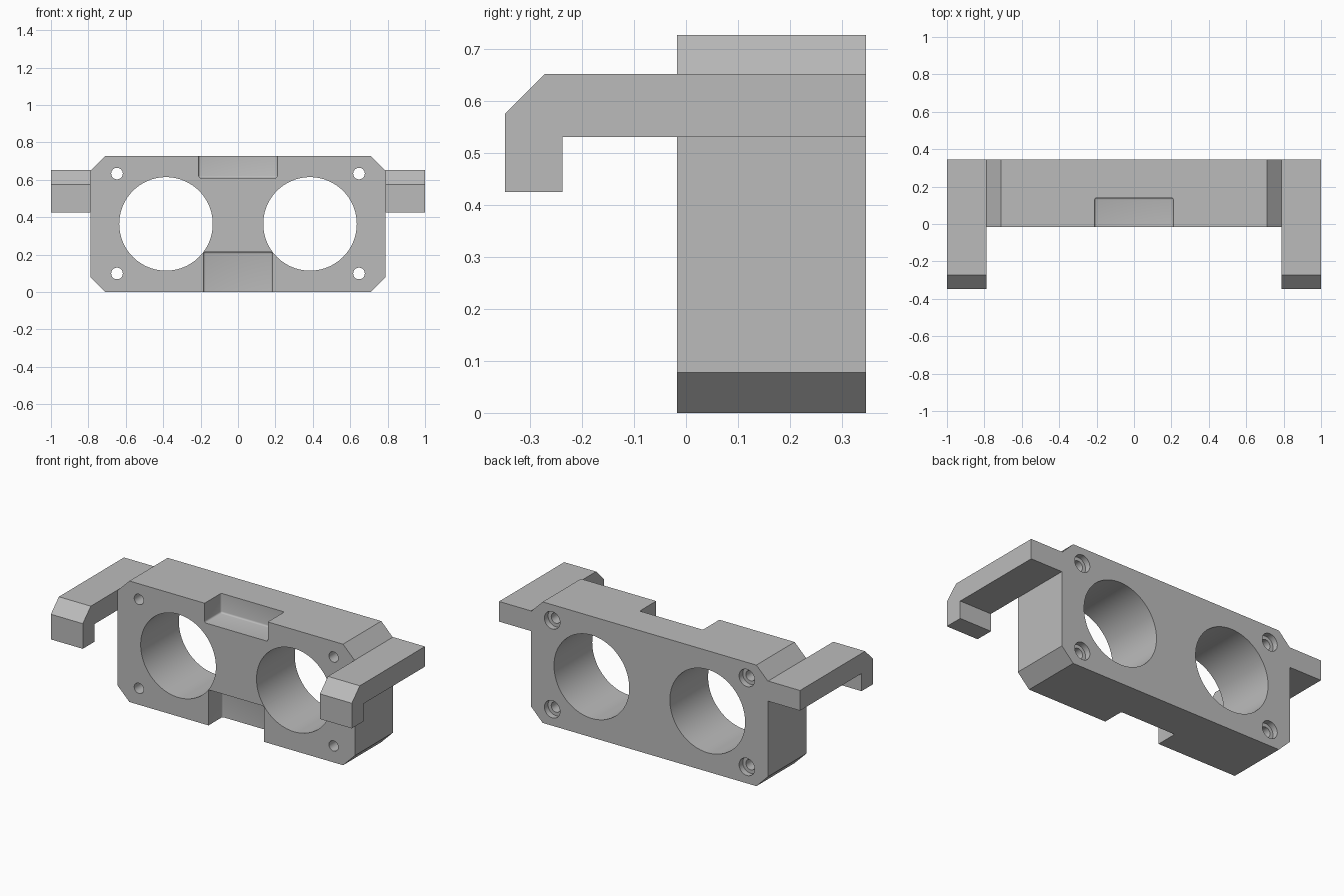
import bpy, bmesh, math
from mathutils import Vector

default = bpy.data.objects.get("Cube")
if default:
    bpy.data.objects.remove(default, do_unlink=True)

GREY = (0.5, 0.5, 0.5, 1)
grey = bpy.data.materials.new("plain grey")
grey.use_nodes = True
grey.diffuse_color = GREY
grey.node_tree.nodes["Principled BSDF"].inputs["Base Color"].default_value = GREY

FRONT, BACK, HEIGHT, HALF = -0.017, 0.346, 0.727, 0.788


def prism(name, points, offset):
    """Extrude a closed outline along an offset vector."""
    bm = bmesh.new()
    face = bm.faces.new([bm.verts.new(p) for p in points])
    side = bmesh.ops.extrude_face_region(bm, geom=[face])
    moved = [v for v in side["geom"] if isinstance(v, bmesh.types.BMVert)]
    bmesh.ops.translate(bm, verts=moved, vec=Vector(offset))
    bmesh.ops.recalc_face_normals(bm, faces=bm.faces)
    mesh = bpy.data.meshes.new(name)
    bm.to_mesh(mesh)
    bm.free()
    mesh.materials.append(grey)
    obj = bpy.data.objects.new(name, mesh)
    bpy.context.collection.objects.link(obj)
    return obj


def activate(obj):
    bpy.ops.object.select_all(action="DESELECT")
    obj.select_set(True)
    bpy.context.view_layer.objects.active = obj


def apply_modifier(obj, mod):
    activate(obj)
    bpy.ops.object.modifier_apply(modifier=mod.name)


def cut(target, cutter):
    cutter.hide_render = True
    mod = target.modifiers.new("cut", "BOOLEAN")
    mod.operation, mod.solver, mod.object = "DIFFERENCE", "EXACT", cutter
    apply_modifier(target, mod)
    bpy.data.objects.remove(cutter, do_unlink=True)


def drill(target, x, z, radius, y0, y1, sides):
    ring = [(x + radius * math.cos(a), y0, z + radius * math.sin(a))
            for a in (2 * math.pi * i / sides for i in range(sides))]
    cut(target, prism("drill", ring, (0, y1 - y0, 0)))


def notch(target, half, z0, z1, depth_y):
    """Rectangular recess in the front with small rounded inner corners."""
    outline = [(-half, -0.2, z0), (half, -0.2, z0), (half, -0.2, z1), (-half, -0.2, z1)]
    cutter = prism("notch_cutter", outline, (0, depth_y + 0.2, 0))
    bevel = cutter.modifiers.new("round", "BEVEL")
    bevel.width, bevel.segments = 0.01, 3
    apply_modifier(cutter, bevel)
    cut(target, cutter)


# Main block with chamfered corners
c = 0.078
half_outline = [(HALF - c, 0), (HALF, c), (HALF, HEIGHT - c), (HALF - c, HEIGHT)]
outline = half_outline + [(-x, z) for x, z in reversed(half_outline)]
body = prism("main_block", [(x, FRONT, z) for x, z in outline], (0, BACK - FRONT, 0))

# Recesses at top and bottom of the front
notch(body, 0.21, 0.61, 1.0, 0.14)
notch(body, 0.184, -0.3, 0.214, 0.115)

# Two large bores and four counterbored screw holes
for s in (-1, 1):
    drill(body, s * 0.385, 0.364, 0.25, -0.3, 0.6, 96)
    for z in (0.099, 0.633):
        drill(body, s * 0.647, z, 0.031, -0.3, 0.6, 32)
        drill(body, s * 0.647, z, 0.052, BACK - 0.035, 0.6, 32)

# Hooked side arms
hook = [(BACK, 0.652), (-0.272, 0.652), (-0.348, 0.576), (-0.348, 0.425),
        (-0.238, 0.425), (-0.238, 0.531), (BACK, 0.531)]
for s, name in ((1, "left_arm"), (-1, "right_arm")):
    prism(name, [(s * HALF, y, z) for y, z in hook], (s * (1 - HALF), 0, 0))

activate(body)
bpy.ops.object.shade_smooth_by_angle(angle=math.radians(35))
